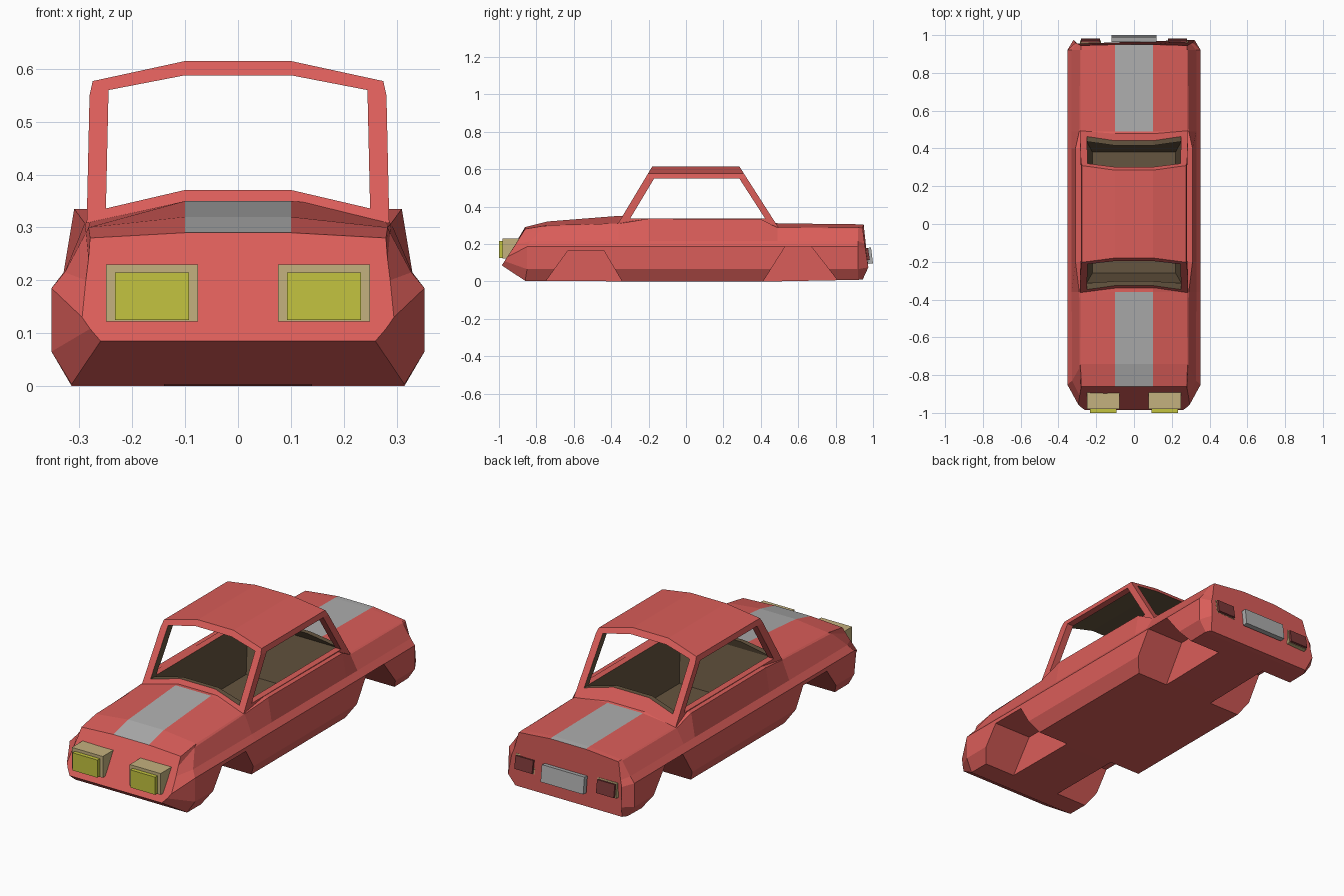
import bpy, bmesh
from mathutils import Matrix

if "Cube" in bpy.data.objects:
    bpy.data.objects.remove(bpy.data.objects["Cube"])


def material(name, rgb):
    m = bpy.data.materials.new(name)
    m.diffuse_color = (*rgb, 1)
    m.use_nodes = True
    m.node_tree.nodes["Principled BSDF"].inputs["Base Color"].default_value = m.diffuse_color
    return m


RED = material("red_paint", (0.70, 0.11, 0.10))
GREY = material("grey_stripe", (0.42, 0.42, 0.42))
BROWN = material("brown_trim", (0.13, 0.09, 0.05))
TAN = material("tan_housing", (0.55, 0.44, 0.21))
YELLOW = material("yellow_lens", (0.55, 0.55, 0.05))
DARK = material("dark_red_lens", (0.20, 0.04, 0.04))


def loft(name, rings, mats, stripe=()):
    """Skin closed rings; spans listed in stripe get the second material on the last side."""
    bm = bmesh.new()
    vs = [[bm.verts.new(p) for p in r] for r in rings]
    n = len(rings[0])
    for i in range(len(vs) - 1):
        for k in range(n):
            a, b = vs[i], vs[i + 1]
            f = bm.faces.new((a[k], a[(k + 1) % n], b[(k + 1) % n], b[k]))
            if i in stripe and k == n - 1:
                f.material_index = 1
    bm.faces.new(vs[0])
    bm.faces.new(vs[-1])
    bmesh.ops.recalc_face_normals(bm, faces=bm.faces)
    me = bpy.data.meshes.new(name)
    bm.to_mesh(me)
    bm.free()
    for m in mats:
        me.materials.append(m)
    ob = bpy.data.objects.new(name, me)
    bpy.context.collection.objects.link(ob)
    return ob


def mirrored(half):
    return list(half) + [(-p[0], *p[1:]) for p in reversed(half)]


def box(name, centre, size, mat, tilt=0):
    bm = bmesh.new()
    bmesh.ops.create_cube(bm, size=1, matrix=Matrix.Translation(centre)
                          @ Matrix.Rotation(tilt, 4, 'X') @ Matrix.Diagonal((*size, 1)))
    me = bpy.data.meshes.new(name)
    bm.to_mesh(me)
    bm.free()
    if mat:
        me.materials.append(mat)
    ob = bpy.data.objects.new(name, me)
    bpy.context.collection.objects.link(ob)
    return ob


def cut(target, cutters):
    bpy.context.view_layer.objects.active = target
    for c in cutters:
        m = target.modifiers.new("cut", 'BOOLEAN')
        m.operation, m.solver, m.object = 'DIFFERENCE', 'EXACT', c
        m.material_mode = 'TRANSFER'
        bpy.ops.object.modifier_apply(modifier=m.name)


# Body shell: half cross-sections from nose to tail
def section(y, top, edge, shoulder, bottom=0.0):
    return [(0.1, y, top), (0.28, y, edge), (*shoulder[:1], y, shoulder[1]),
            (0.33, y, 0.215), (0.353, y, 0.185), (0.353, y, 0.065), (0.315, y, bottom)]


nose = [(0.1, -0.86, 0.29), (0.28, -0.86, 0.28), (0.283, -0.885, 0.24), (0.288, -0.91, 0.20),
        (0.295, -0.956, 0.13), (0.28, -0.97, 0.108), (0.26, -0.985, 0.085)]
front = [(0.1, -0.74, 0.32), (0.283, -0.74, 0.30), (0.288, -0.76, 0.29), (0.328, -0.83, 0.215),
         (0.353, -0.85, 0.185), (0.353, -0.85, 0.065), (0.315, -0.86, 0.003)]
tail = [(0.1, 0.95, 0.303), (0.28, 0.945, 0.285), (0.283, 0.945, 0.28), (0.30, 0.955, 0.20),
        (0.31, 0.96, 0.17), (0.32, 0.975, 0.075), (0.30, 0.945, 0.01)]
halves = [nose, front,
          section(-0.36, 0.35, 0.31, (0.29, 0.308)),
          section(-0.20, 0.34, 0.335, (0.31, 0.335)),
          section(0.40, 0.335, 0.333, (0.31, 0.333)),
          section(0.49, 0.31, 0.29, (0.29, 0.286)),
          section(0.92, 0.305, 0.287, (0.285, 0.282), 0.008),
          tail]
body = loft("car_body", [mirrored(h) for h in halves], [RED, GREY], stripe=(0, 1, 5, 6))


# Greenhouse: roof and pillars, sloping front and back
def slope_front(z):
    return -0.325 + (z - 0.373) * 0.6


def slope_rear(z):
    return 0.48 - (z - 0.31) * 0.64


outline = mirrored([(0.1, 0.615), (0.275, 0.577), (0.281, 0.55), (0.287, 0.28)])
cabin = loft("cabin_frame", [[(x, s(z), z) for x, z in outline]
                             for s in (slope_front, slope_rear)], [RED])

# Cutters: cabin tub, windscreen tunnel, side windows and wheel wells
tub = loft("tub_cutter", [
    [(-0.22, -0.26, 0.09), (0.22, -0.26, 0.09), (0.22, 0.38, 0.09), (-0.22, 0.38, 0.09)],
    [(-0.252, -0.315, 0.33), (0.252, -0.315, 0.33), (0.252, 0.44, 0.33), (-0.252, 0.44, 0.33)],
    [(-0.252, -0.30, 0.38), (0.252, -0.30, 0.38), (0.252, 0.41, 0.38), (-0.252, 0.41, 0.38)],
], [BROWN])
screen = mirrored([(0.1, 0.588), (0.245, 0.56), (0.25, 0.336), (0.1, 0.371)])
tunnel = loft("screen_cutter", [[(x, y, z) for x, z in screen] for y in (-0.45, 0.55)], [BROWN])


def side_prism(name, x0, x1, pts):
    return loft(name, [[(x, y, z) for y, z in pts] for x in (x0, x1)], [RED])


windows = side_prism("side_window_cutter", -0.5, 0.5,
                     [(-0.298, 0.337), (-0.17, 0.55), (0.285, 0.55), (0.422, 0.337)])
wells = []
for s in (-1, 1):
    for pts in ([(-0.765, -0.02), (-0.63, 0.165), (-0.44, 0.165), (-0.33, -0.02)],
                [(0.40, -0.02), (0.53, 0.185), (0.67, 0.185), (0.83, -0.02)]):
        wells.append(side_prism("wheel_well_cutter", s * 0.14, s * 0.5, pts))

cut(body, [tub] + wells)
cut(cabin, [tub, tunnel, windows])
for c in [tub, tunnel, windows] + wells:
    bpy.data.objects.remove(c)

# Lights on both sides
for side, s in (("left", -1), ("right", 1)):
    box(f"headlight_housing_{side}", (s * 0.163, -0.925, 0.176), (0.174, 0.11, 0.108), TAN)
    box(f"headlight_lens_{side}", (s * 0.163, -0.985, 0.17), (0.14, 0.03, 0.09), YELLOW)
    box(f"tail_light_housing_{side}", (s * 0.23, 0.956, 0.145), (0.11, 0.02, 0.075), TAN, 0.15)
    box(f"tail_light_lens_{side}", (s * 0.23, 0.969, 0.145), (0.10, 0.018, 0.065), DARK, 0.15)

# Rear plate
box("rear_plate", (0, 0.982, 0.137), (0.24, 0.025, 0.085), GREY, 0.12)
